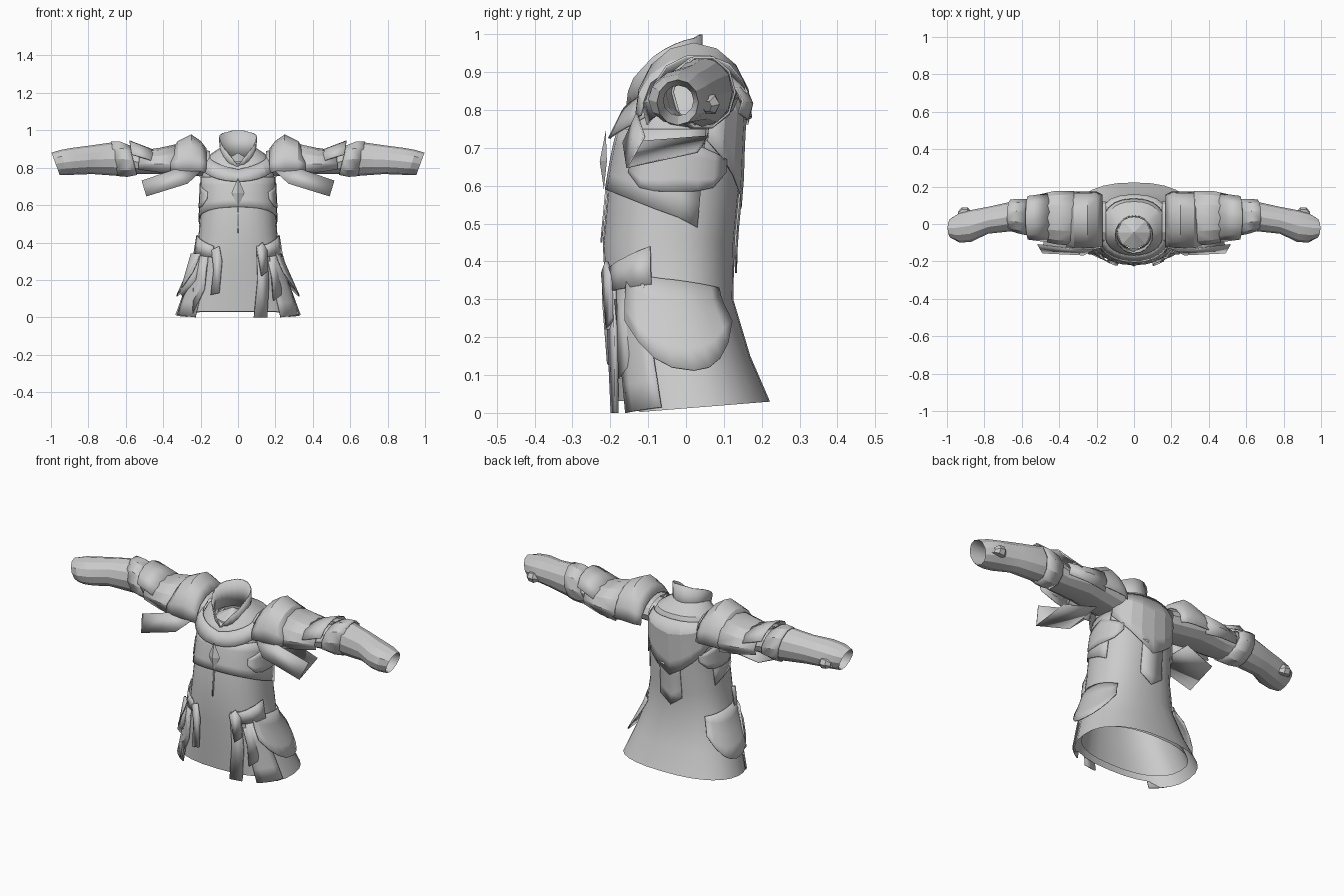
import bpy
from math import sin, cos, pi, radians
from mathutils import Vector

cube = bpy.data.objects.get("Cube")
if cube:
    bpy.data.objects.remove(cube, do_unlink=True)

cloth = bpy.data.materials.new("plain grey")
cloth.use_nodes = True
cloth.diffuse_color = (0.6, 0.6, 0.6, 1)
cloth.node_tree.nodes["Principled BSDF"].inputs["Base Color"].default_value = (0.6, 0.6, 0.6, 1)


def make(name, verts, faces, mirror=False, thick=0, angle=32):
    mesh = bpy.data.meshes.new(name)
    mesh.from_pydata([tuple(v) for v in verts], [], faces)
    mesh.materials.append(cloth)
    mesh.shade_smooth()
    mesh.set_sharp_from_angle(angle=radians(angle))
    ob = bpy.data.objects.new(name, mesh)
    bpy.context.collection.objects.link(ob)
    if thick:
        mod = ob.modifiers.new("thickness", "SOLIDIFY")
        mod.thickness, mod.offset = thick, 0
    if mirror:
        mod = ob.modifiers.new("mirror", "MIRROR")
        mod.use_mirror_merge = False
    return ob


def grid(name, rows, closed=False, **opts):
    """Skin a list of equal-length rows of points."""
    n = len(rows[0])
    faces = []
    for r in range(len(rows) - 1):
        for c in range(n if closed else n - 1):
            d = (c + 1) % n
            faces.append((r * n + c, r * n + d, (r + 1) * n + d, (r + 1) * n + c))
    return make(name, [p for row in rows for p in row], faces, **opts)


# Body profile: height, half width, front y, back y
BODY = [(0.0, .335, -.19, .222), (.15, .285, -.2, .17), (.3, .235, -.212, .125),
        (.45, .21, -.22, .128), (.6, .2, -.206, .142), (.7, .195, -.188, .145),
        (.8, .19, -.16, .15), (.87, .15, -.145, .12), (.91, .09, -.13, .04)]
SQUARE = .85


def section(z):
    for lo, hi in zip(BODY, BODY[1:]):
        if z <= hi[0]:
            t = (z - lo[0]) / (hi[0] - lo[0])
            return [p + (q - p) * t for p, q in zip(lo, hi)][1:]
    return BODY[-1][1:]


def on_body(a, z, off=0):
    """Point on the body; angle 0 is the front, 90 the left side."""
    w, f, b = section(z)
    s, c = sin(a), cos(a)
    s = abs(s) ** SQUARE * (1 if s > 0 else -1)
    c = abs(c) ** SQUARE * (1 if c > 0 else -1)
    return Vector(((w + off) * s, (f + b) / 2 - ((b - f) / 2 + off) * c, z))


def panel(name, a0, a1, top, bottom, off, cols=8, rows=4, **opts):
    """Curved plate lying over the body, edges given as functions of 0..1."""
    out = []
    for r in range(rows + 1):
        t = r / rows
        row = []
        for c in range(cols + 1):
            u = c / cols
            z = top(u) + (bottom(u) - top(u)) * t
            row.append(on_body(radians(a0 + (a1 - a0) * u), z, off(t)))
        out.append(row)
    return grid(name, out, **opts)


def strip(name, outline, off, thick=.01):
    """Flat hanging piece from x, z corners, set just off the front."""
    pts = []
    for x, z in outline:
        w, f, b = section(z)
        s = min(abs(x) / w, .97) ** (1 / SQUARE)
        y = (f + b) / 2 - ((b - f) / 2) * (1 - s * s) ** (SQUARE / 2) - off
        pts.append((x, y, z))
    return make(name, pts, [range(len(pts))], thick=thick)


# Body shell and skirt, hem rising to the back, neckline lowered in front
SIDES = 28
rows = []
for z in [b[0] for b in BODY]:
    ring = []
    for i in range(SIDES):
        a = 2 * pi * i / SIDES
        p = on_body(a, z)
        if z == 0:
            p.z = .032 if cos(a) > .75 else max(0, .08 * (p.y + .15))
        p.z -= max(0, z - .8) * .8 * max(0, cos(a)) ** 2
        ring.append(p)
    rows.append(ring)
grid("tunic_body", rows, closed=True)
grid("skirt_lining", [[on_body(2 * pi * i / SIDES, z, -.025) for i in range(SIDES)]
                      for z in (.05, .2, .4)], closed=True)

# Standing collar, open in a V at the front
N = 20
RIM = [.81, .85, .885, .91, .94, .96, .975, .985, .99, .998, 1.0]
low, rim = [], []
for i in range(N):
    a = 2 * pi * i / N
    low.append((.088 * sin(a), -.045 - .09 * cos(a), .845 - .05 * max(0, cos(a))))
    rim.append((.1 * sin(a), -.058 - .098 * cos(a), RIM[min(i, N - i)]))
grid("collar", [low, rim], closed=True, thick=.006)
neck = [(.09 * sin(2 * pi * i / 8), -.045 - .09 * cos(2 * pi * i / 8), .83) for i in range(8)]
make("neck_lining", neck + [(0, -.045, .88)], [(i, (i + 1) % 8, 8) for i in range(8)], angle=10)

# Neck band, chest plate, back and side plates
panel("neck_band", -80, 80, lambda u: .79 + .08 * abs(2 * u - 1), lambda u: .725 + .09 * abs(2 * u - 1) ** 1.6,
      lambda t: .008 + .014 * t, cols=12, rows=2, thick=.006, angle=12)
panel("chest_plate", -110, 110, lambda u: .75, lambda u: .59 - .1 * (2 * u - 1) ** 2,
      lambda t: .005, cols=14, thick=.005)
panel("back_mantle", 112, 248, lambda u: .85, lambda u: .54 + .18 * abs(2 * u - 1),
      lambda t: .008, cols=8, thick=.005, angle=8)
panel("back_spine", 166, 194, lambda u: .6, lambda u: .42 - .05 * (1 - abs(2 * u - 1)),
      lambda t: .006, cols=2, thick=.005)
panel("side_plate", 50, 135, lambda u: .72 - .05 * abs(2 * u - 1), lambda u: .585 + .05 * (2 * u - 1) ** 4,
      lambda t: .008, cols=6, mirror=True, thick=.005)

# Diamond ornament and the seam under it
make("chest_diamond", [(0, -.212, .745), (.035, -.209, .665), (0, -.217, .59), (-.035, -.209, .665),
                       (0, -.228, .665)], [(0, 3, 4), (3, 2, 4), (2, 1, 4), (1, 0, 4)], angle=5)
strip("front_seam", [(-.003, .59), (.003, .59), (.003, .45), (-.003, .45)], .004, thick=.005)

# Hip plates with rounded lower edges, pockets and front skirt corners
panel("hip_plate", 55, 135, lambda u: .37 - .04 * u, lambda u: .112 + .13 * abs(2 * u - 1) ** 2,
      lambda t: .006 + .026 * t, cols=8, mirror=True, thick=.005)
panel("hip_pocket", 30, 78, lambda u: .38 + .06 * u, lambda u: .32 + .02 * u,
      lambda t: .012, cols=3, rows=1, mirror=True, thick=.006)
panel("front_skirt_panel", 38, 72, lambda u: .3, lambda u: .015 * u,
      lambda t: .008, cols=4, mirror=True, thick=.005)

# Hanging straps
strip("left_strap", [(.1, .38), (.15, .39), (.165, .18), (.155, 0), (.085, 0), (.105, .2)], .008)
strip("left_strap_knot", [(.1, .37), (.13, .4), (.155, .36), (.16, .25), (.125, .22)], .016)
strip("left_short_strap", [(.17, .35), (.23, .34), (.23, .12), (.19, .09)], .01)
strip("right_strap", [(-.14, .36), (-.1, .38), (-.085, .3), (-.1, .13), (-.145, .12), (-.13, .25)], .012)
strip("right_long_strap", [(-.2, .35), (-.16, .34), (-.18, .15), (-.24, .02), (-.235, .2)], .01)
strip("right_outer_strap", [(-.25, .34), (-.2, .34), (-.225, .2), (-.29, .11), (-.31, .13)], .014)


def tube(name, rings, a0=0, a1=360, sides=16, **opts):
    """Sleeve part along x; ring = x, y, z, y radius, z radius, lean; angle 90 is up."""
    full = a1 - a0 == 360
    n = sides if full else sides + 1
    angles = [radians(a0 + (a1 - a0) * i / sides) for i in range(n)]
    rows = [[(x + lean * sin(a), y + ry * cos(a), z + rz * sin(a)) for a in angles]
            for x, y, z, ry, rz, lean in rings]
    return grid(name, rows, closed=full, mirror=True, **opts)


# Sleeves with slanted cuffs
tube("sleeve", [(.15, .01, .82, .11, .07, 0), (.35, .03, .835, .11, .07, 0), (.5, .03, .822, .09, .055, 0),
                (.56, .035, .835, .085, .07, 0), (.64, .043, .848, .08, .092, 0), (.78, .02, .843, .072, .077, 0),
                (.87, -.01, .835, .085, .072, .01), (.93, -.02, .828, .08, .067, .02),
                (.975, -.022, .82, .055, .06, .022)], sides=12, angle=22)
tube("cuff_lining", [(.88, -.02, .825, .04, .04, 0), (.975, -.022, .82, .055, .06, .022)], sides=12)
tube("elbow_band", [(.56, .035, .84, .095, .08, .02), (.61, .04, .845, .09, .096, .02),
                    (.66, .047, .848, .082, .095, .02)], sides=10, thick=.006, angle=20)

# Upper arm guards and shoulder caps
tube("upper_arm_guard", [(.32, .03, .81, .145, .115, 0), (.42, .035, .813, .14, .09, 0),
                         (.53, .035, .82, .115, .068, 0)], -25, 205, sides=8, thick=.006, angle=20)
tube("arm_guard_edge", [(.47, .035, .82, .135, .075, -.02), (.565, .035, .845, .12, .1, .015)],
     20, 165, sides=5, thick=.006, angle=15)
tube("shoulder_cap", [(.17, .015, .78, .14, .12, 0), (.2, .02, .785, .15, .155, 0), (.25, .02, .79, .152, .185, 0),
                      (.32, .02, .79, .152, .15, 0), (.36, .02, .79, .14, .09, 0)],
     -3, 183, sides=8, thick=.006, angle=25)

# Drooping flaps below the upper arms
make("arm_flap", [(.2, -.13, .78), (.34, -.13, .79), (.515, -.11, .73), (.49, -.155, .648),
                  (.27, -.165, .715), (.47, .03, .69), (.29, .06, .73)],
     [(0, 1, 4), (1, 2, 3, 4), (4, 3, 5, 6)], mirror=True, thick=.006, angle=15)

# Small wrist fastening at the back of each cuff
tube("wrist_tie", [(.87, .055, .81, .012, .015, 0), (.89, .065, .815, .024, .03, 0),
                   (.92, .065, .815, .024, .026, 0), (.94, .055, .81, .012, .015, 0)], sides=6)
